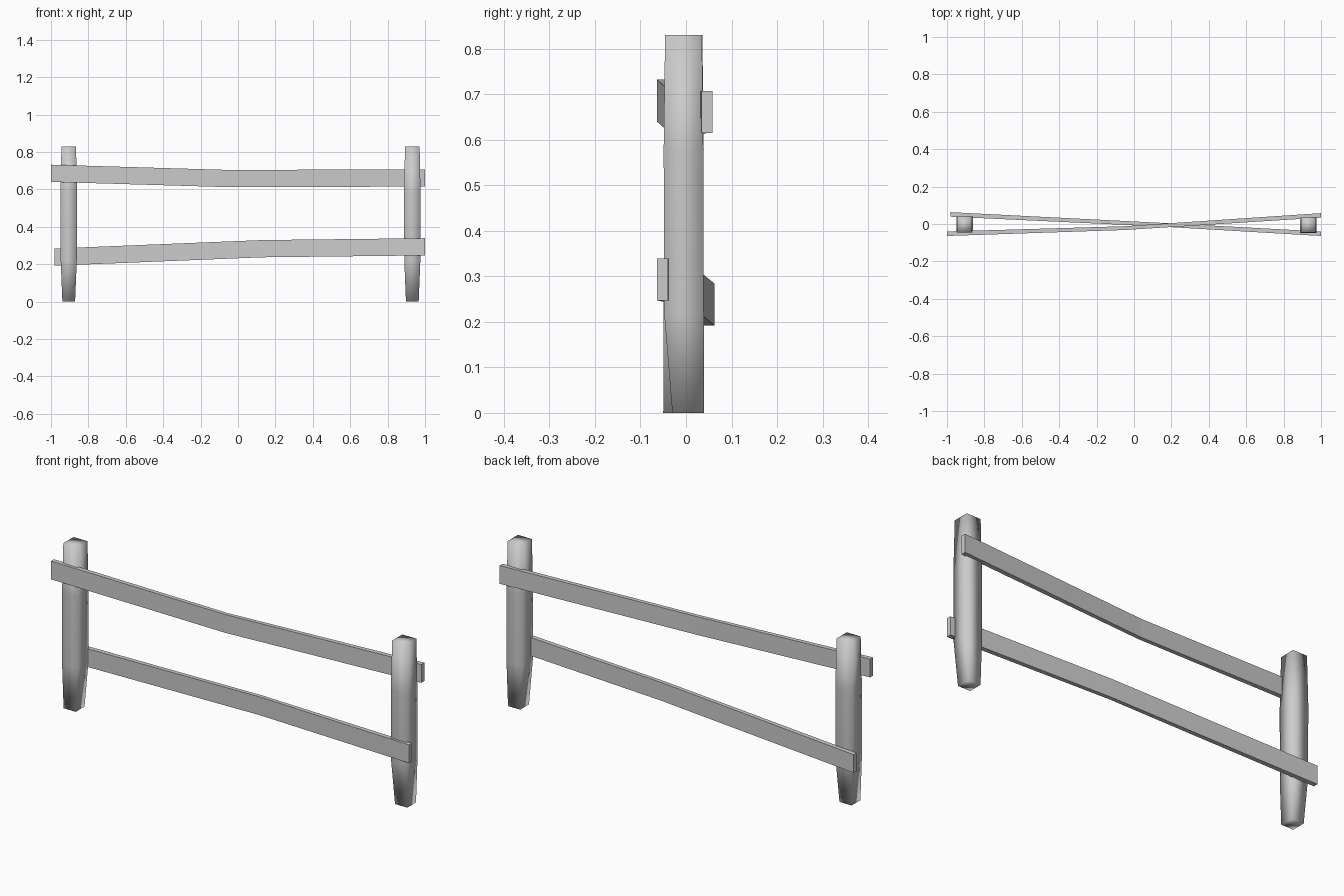
import bpy
import bmesh

cube = bpy.data.objects.get("Cube")
if cube:
    bpy.data.objects.remove(cube)

# One plain grey for the whole fence
grey = bpy.data.materials.new("weathered grey")
grey.use_nodes = True
grey.diffuse_color = (0.6, 0.6, 0.6, 1)
grey.node_tree.nodes["Principled BSDF"].inputs["Base Color"].default_value = (0.6, 0.6, 0.6, 1)


def loft(name, rings, smooth):
    """Skin a chain of four-cornered rings and cap both ends."""
    bm = bmesh.new()
    loops = [[bm.verts.new(p) for p in ring] for ring in rings]
    for a, b in zip(loops, loops[1:]):
        for i in range(4):
            j = (i + 1) % 4
            bm.faces.new((a[i], a[j], b[j], b[i]))
    bm.faces.new(loops[0][::-1])
    bm.faces.new(loops[-1])
    bmesh.ops.recalc_face_normals(bm, faces=bm.faces)
    for face in bm.faces:
        face.smooth = smooth
    mesh = bpy.data.meshes.new(name)
    bm.to_mesh(mesh)
    bm.free()
    mesh.materials.append(grey)
    obj = bpy.data.objects.new(name, mesh)
    bpy.context.collection.objects.link(obj)


def post(name, x, side):
    # Levels: height, half width, front and back depth from the post's middle
    levels = [(0, 0.034, -0.025, 0.045), (0.22, 0.043, -0.043, 0.044),
              (0.58, 0.044, -0.044, 0.043), (0.83, 0.039, -0.041, 0.040)]
    rings = []
    for z, w, front, back in levels:
        ys = sorted((front * side, back * side))
        y0, y1 = ys[0] - 0.005, ys[1] - 0.005
        rings.append([(x - w, y0, z), (x + w, y0, z), (x + w, y1, z), (x - w, y1, z)])
    loft(name, rings, True)


def rail(name, stations):
    # Stations: x, middle y, bottom height, half thickness
    h = 0.092
    loft(name, [[(x, y - t, z), (x, y + t, z), (x, y + t, z + h), (x, y - t, z + h)]
                for x, y, z, t in stations], False)


# Posts, turned opposite ways
post("left_post", 0.932, 1)
post("right_post", -0.905, -1)

# Rails weave from one side of the posts to the other
rail("upper_rail", [(-1, -0.052, 0.64, 0.012), (-0.05, -0.022, 0.612, 0.01), (1, 0.046, 0.615, 0.012)])
rail("lower_rail", [(-0.98, 0.051, 0.192, 0.012), (0.13, -0.003, 0.237, 0.01), (1, -0.052, 0.247, 0.012)])
